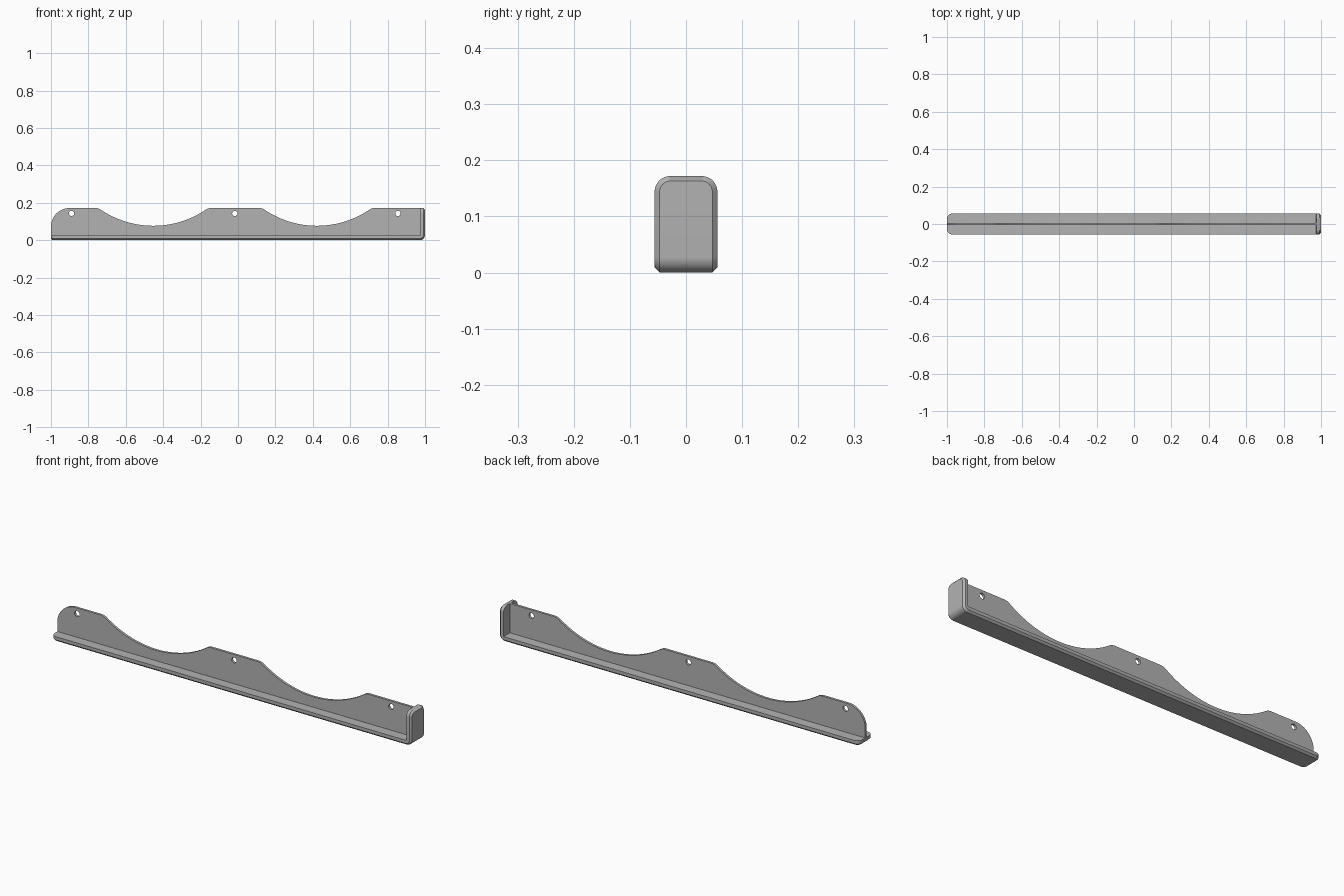
import bpy, bmesh
from math import sin, cos, pi, sqrt, atan2, radians

cube = bpy.data.objects.get("Cube")
if cube:
    bpy.data.objects.remove(cube)

TOP, HALF, THICK, CHAMFER, ROUND = 0.172, 0.056, 0.025, 0.009, 0.028

grey = bpy.data.materials.new("plain grey")
grey.use_nodes = True
grey.diffuse_color = (0.45, 0.45, 0.45, 1)
grey.node_tree.nodes["Principled BSDF"].inputs["Base Color"].default_value = grey.diffuse_color


def finish(obj):
    obj.data.materials.clear()
    obj.data.materials.append(grey)
    bpy.ops.object.select_all(action='DESELECT')
    obj.select_set(True)
    bpy.context.view_layer.objects.active = obj
    bpy.ops.object.shade_smooth_by_angle(angle=radians(30))


def arc(cx, cz, r, a0, a1, n):
    return [(cx + r * cos(a0 + (a1 - a0) * i / n), cz + r * sin(a0 + (a1 - a0) * i / n))
            for i in range(n + 1)]


# Ledge and end plate: one chamfered strip that turns up at the left end
def station(origin, forward, inward, a):
    """Strip section; a is the angle round a rounded strip end (0 where straight)."""
    ring = []
    for side, depth, inset in ((-1, 0, CHAMFER), (-1, CHAMFER, 0), (-1, THICK, 0),
                               (1, THICK, 0), (1, CHAMFER, 0), (1, 0, CHAMFER)):
        r = ROUND - inset
        y = side * (HALF - ROUND + r * cos(a))
        ring.append((origin[0] + forward[0] * r * sin(a) + inward[0] * depth, y,
                     origin[1] + forward[1] * r * sin(a) + inward[1] * depth))
    return ring


steps = [pi / 2 * i / 8 for i in range(9)]
rings = [station((-1 + ROUND, 0), (-1, 0), (0, 1), a) for a in reversed(steps)]
for a in steps:
    p = (1 - ROUND + ROUND * sin(a), ROUND - ROUND * cos(a))
    rings.append(station(p, (0, 0), (-sin(a), cos(a)), 0))
rings += [station((1, TOP - ROUND), (0, 1), (-1, 0), a) for a in steps]

bm = bmesh.new()
loops = [[bm.verts.new(co) for co in ring] for ring in rings]
for low, high in zip(loops, loops[1:]):
    for i in range(6):
        j = (i + 1) % 6
        bm.faces.new((low[i], low[j], high[j], high[i]))
bm.faces.new(loops[0])
bm.faces.new(loops[-1])
bmesh.ops.remove_doubles(bm, verts=bm.verts, dist=0.00005)
bmesh.ops.recalc_face_normals(bm, faces=bm.faces)
mesh = bpy.data.meshes.new("ledge_and_end_plate")
bm.to_mesh(mesh)
bm.free()
ledge = bpy.data.objects.new("ledge_and_end_plate", mesh)
bpy.context.collection.objects.link(ledge)
finish(ledge)


# Upright web: scooped outline with round screw holes
def scoop(cx, low=0.077, big=0.5, small=0.05):
    cz = low + big
    dz = cz - (TOP - small)
    dx = sqrt((big + small) ** 2 - dz ** 2)
    t = atan2(dz, dx)
    return (arc(cx - dx, TOP - small, small, pi / 2, t, 8)
            + arc(cx, cz, big, pi + t, 2 * pi - t, 40)[1:-1]
            + arc(cx + dx, TOP - small, small, pi - t, pi / 2, 8))


outline = [(0.985, 0.015), (-1, 0.015)] + arc(-0.9, TOP - 0.1, 0.1, pi, pi / 2, 16)
outline += scoop(-0.453) + scoop(0.422) + [(0.985, TOP)]
holes = [arc(x, 0.143, 0.014, 0, 2 * pi, 24)[:-1] for x in (-0.89, -0.017, 0.855)]

curve = bpy.data.curves.new("upright_web", 'CURVE')
curve.dimensions = '2D'
curve.fill_mode = 'BOTH'
curve.extrude = 0.006
for points in [outline] + holes:
    spline = curve.splines.new('POLY')
    spline.points.add(len(points) - 1)
    for point, (x, z) in zip(spline.points, points):
        point.co = (x, z, 0, 1)
    spline.use_cyclic_u = True
web = bpy.data.objects.new("upright_web", curve)
bpy.context.collection.objects.link(web)
web.rotation_euler.x = pi / 2
bpy.ops.object.select_all(action='DESELECT')
web.select_set(True)
bpy.context.view_layer.objects.active = web
bpy.ops.object.convert(target='MESH')
web = bpy.context.view_layer.objects.active
# Weld the caps to the rim so that shading is continuous
bm = bmesh.new()
bm.from_mesh(web.data)
bmesh.ops.remove_doubles(bm, verts=bm.verts, dist=0.00005)
bmesh.ops.recalc_face_normals(bm, faces=bm.faces)
bm.to_mesh(web.data)
bm.free()
finish(web)
